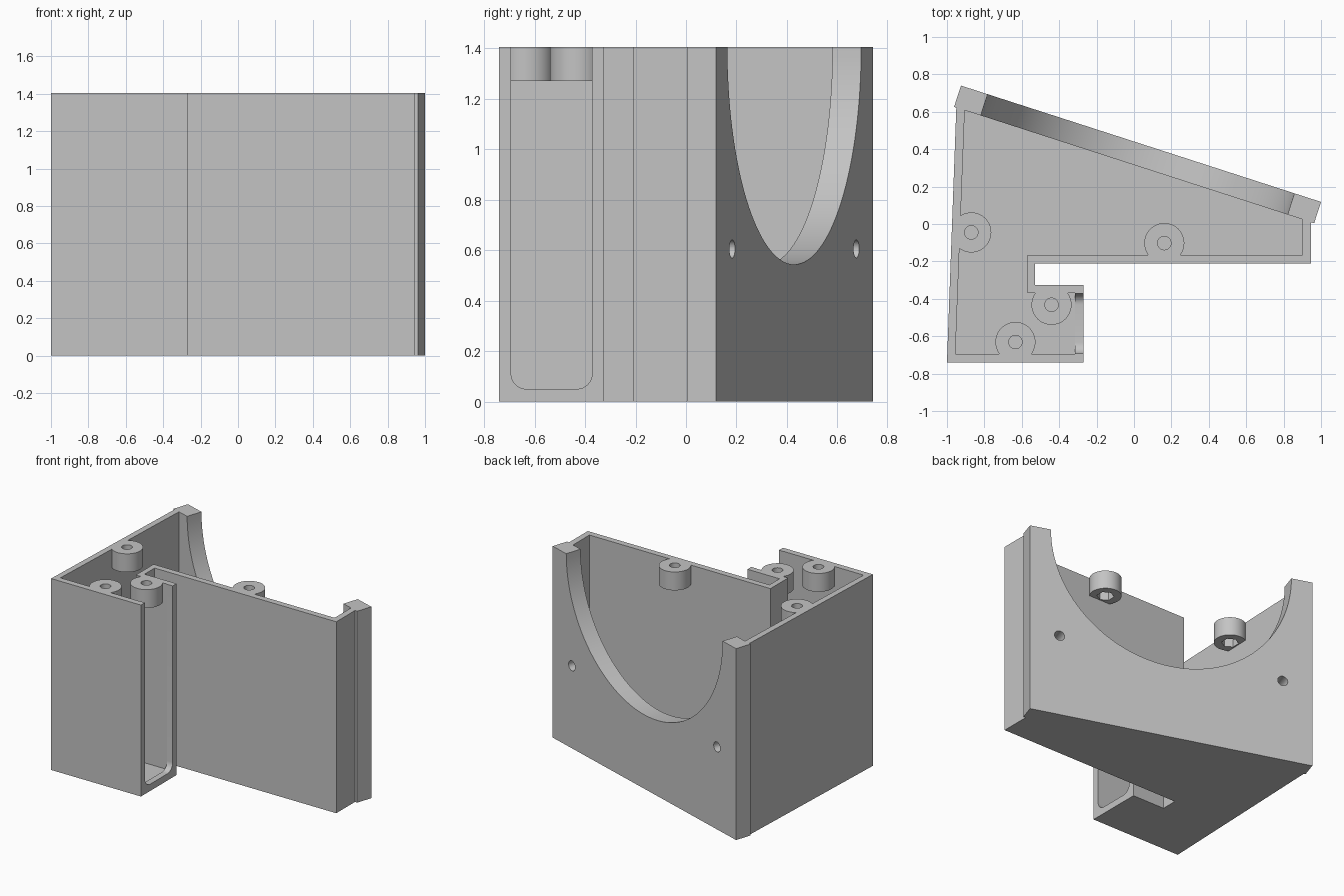
import bpy, bmesh, math
from mathutils import Matrix, Vector

cube = bpy.data.objects.get("Cube")
if cube:
    bpy.data.objects.remove(cube, do_unlink=True)

HEIGHT, FLOOR, BOSS_Z = 1.405, 0.045, 1.27

grey = bpy.data.materials.new("light grey")
grey.use_nodes = True
colour = (0.55, 0.55, 0.55, 1)
grey.diffuse_color = colour
grey.node_tree.nodes["Principled BSDF"].inputs["Base Color"].default_value = colour


def finish(bm, name):
    bmesh.ops.recalc_face_normals(bm, faces=bm.faces)
    mesh = bpy.data.meshes.new(name)
    bm.to_mesh(mesh)
    bm.free()
    mesh.materials.append(grey)
    obj = bpy.data.objects.new(name, mesh)
    bpy.context.collection.objects.link(obj)
    return obj


def prism(name, base, along):
    """Extrude a closed outline of 3D points along a vector."""
    bm = bmesh.new()
    face = bm.faces.new([bm.verts.new(p) for p in base])
    new = bmesh.ops.extrude_face_region(bm, geom=[face], use_keep_orig=True)["geom"]
    bmesh.ops.translate(bm, vec=along, verts=[v for v in new if isinstance(v, bmesh.types.BMVert)])
    return finish(bm, name)


def cylinder(name, centre, radius, depth, axis=(0, 0, 1), sides=48):
    bm = bmesh.new()
    turn = Vector(axis).to_track_quat('Z', 'Y').to_matrix().to_4x4()
    bmesh.ops.create_cone(bm, cap_ends=True, segments=sides, radius1=radius, radius2=radius,
                          depth=depth, matrix=Matrix.Translation(centre) @ turn)
    return finish(bm, name)


def cut(target, cutter):
    """Subtract the cutter from the target and discard it."""
    cutter.hide_render = True
    bpy.context.view_layer.objects.active = target
    mod = target.modifiers.new("cut", 'BOOLEAN')
    mod.operation, mod.solver, mod.object = 'DIFFERENCE', 'EXACT', cutter
    bpy.ops.object.modifier_apply(modifier=mod.name)
    bpy.data.objects.remove(cutter, do_unlink=True)


# Solid housing, including the thick slanted back plate
outline = [(-1, -.74), (-.27, -.74), (-.27, -.327), (-.53, -.327), (-.53, -.21),
           (.945, -.21), (.945, .01), (.963, .004), (1, .118), (-.925, .74),
           (-.962, .626), (-.95, .622)]
housing = prism("housing", [(x, y, 0) for x, y in outline], (0, 0, HEIGHT))

# Cavity, with round screw bosses left standing in it near the rim
inner = [(-.955, -.695), (-.315, -.695), (-.315, -.37), (-.57, -.37), (-.57, -.165),
         (.9, -.165), (.9, .025), (-.905, .608)]
cavity = prism("cavity_cutter", [(x, y, FLOOR) for x, y in inner], (0, 0, 1.6))
bosses = [(-.87, -.045), (.162, -.102), (-.441, -.432), (-.634, -.631)]
for x, y in bosses:
    cut(cavity, cylinder("boss_form", (x, y, BOSS_Z + .5), .107, 1))
cut(housing, cavity)

# Tall open slot with rounded lower corners in the short end wall
y0, y1, z0, r = -.693, -.372, .05, .06
slot = [(-.325, y0, 1.6)]
for cy, start in ((y0 + r, math.pi), (y1 - r, 1.5 * math.pi)):
    for i in range(9):
        a = start + i * math.pi / 16
        slot.append((-.325, cy + r * math.cos(a), z0 + r + r * math.sin(a)))
slot.append((-.325, y1, 1.6))
cut(housing, prism("slot_cutter", slot, (.15, 0, 0)))

# Half-round opening and two screw holes through the back plate
along = Vector((1.925, -.622, 0)).normalized()
normal = Vector((-along.y, along.x, 0))
middle = Vector((.0375, .429, HEIGHT)) - normal * .06
cut(housing, cylinder("opening_cutter", middle, .862, .2, normal, 128))
for side in (-1, 1):
    spot = middle + along * side * .8
    spot.z = .605
    cut(housing, cylinder("plate_hole_cutter", spot, .036, .2, normal, 32))

# Screw holes through the bosses, with hexagonal nut pockets underneath
for x, y in bosses:
    cut(housing, cylinder("boss_hole_cutter", (x, y, 1.4), .036, .4, sides=32))
    cut(housing, cylinder("nut_pocket_cutter", (x, y, 1.29), .058, .1, sides=6))

bpy.ops.object.select_all(action='DESELECT')
housing.select_set(True)
bpy.context.view_layer.objects.active = housing
bpy.ops.object.shade_smooth_by_angle(angle=math.radians(30))
